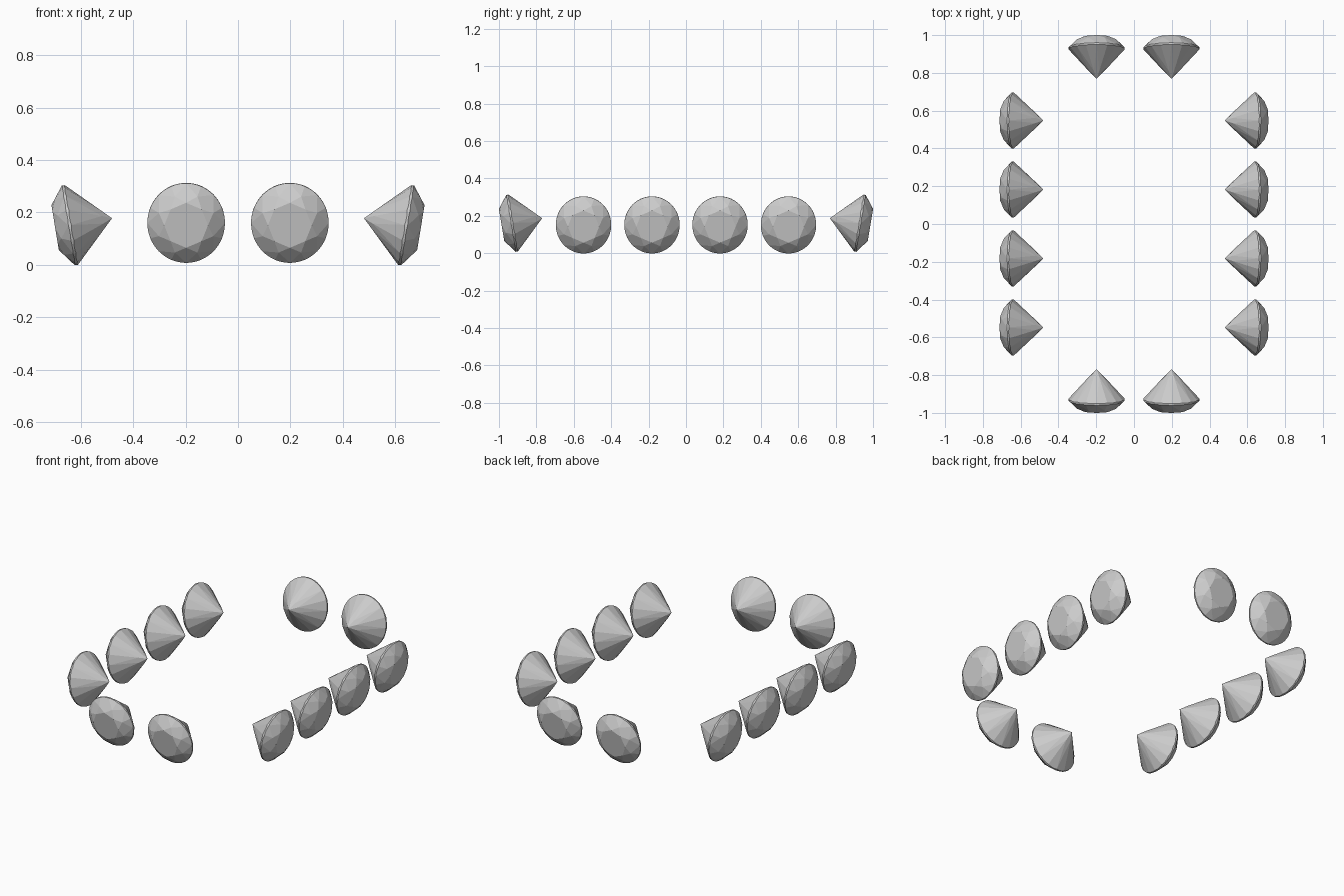
import bpy, bmesh
from math import sin, cos, tau, pi, radians
from mathutils import Matrix, Vector

if "Cube" in bpy.data.objects:
    bpy.data.objects.remove(bpy.data.objects["Cube"])

RX, RY = 0.148, 0.154          # girdle half width / half height
PAV, GIRDLE, TOTAL = 0.157, 0.012, 0.220
TABLE, STAR, LOWER = 0.565, 0.76, 0.25   # radii as fractions of the girdle
K = 4                          # girdle points per half facet
TILT = radians(9.4)


def build_gem_mesh():
    """Round brilliant cut: tip at the origin, table facing +z."""
    bm = bmesh.new()
    crown = TOTAL - PAV - GIRDLE

    def point(r, a, z):
        return bm.verts.new((RX * r * cos(a), RY * r * sin(a), z))

    n = 16 * K
    low, high = [], []
    # scalloped girdle, thinner at the middle of every half facet
    for i in range(n):
        d = ((i % K) / K - 0.5) * tau / 16
        bulge = cos(d) - cos(pi / 16)
        a = tau * i / n
        low.append(point(1, a, PAV + bulge * PAV))
        high.append(point(1, a, PAV + GIRDLE - bulge * crown * 2))
    c = cos(pi / 8)
    star_z = PAV + GIRDLE + crown * (1 - STAR * c) / (1 - TABLE)
    table = [point(TABLE, tau * i / 8, TOTAL) for i in range(8)]
    star = [point(STAR, tau * (i + .5) / 8, star_z) for i in range(8)]
    lower = [point(LOWER, tau * (i + .5) / 8, PAV * LOWER * c) for i in range(8)]
    tip = bm.verts.new((0, 0, 0))

    bm.faces.new(table)
    for i in range(n):
        j = (i + 1) % n
        bm.faces.new((low[i], low[j], high[j], high[i]))
    for i in range(8):
        j, g = (i + 1) % 8, 2 * K * i
        first = [(g + k) % n for k in range(K + 1)]
        second = [(g + K + k) % n for k in range(K + 1)]
        # star and bezel facets
        bm.faces.new((table[i], star[i], table[j]))
        bm.faces.new((table[i], star[i - 1], high[g], star[i]))
        # pavilion main facet
        bm.faces.new((tip, lower[i], low[g], lower[i - 1]))
        # upper and lower half facets
        for arc in (first, second):
            bm.faces.new([star[i]] + [high[k] for k in arc])
            bm.faces.new([lower[i]] + [low[k] for k in reversed(arc)])
    bmesh.ops.recalc_face_normals(bm, faces=bm.faces)
    mesh = bpy.data.meshes.new("gem")
    bm.to_mesh(mesh)
    bm.free()
    return mesh


gem = build_gem_mesh()


def place(name, tip, outward):
    """Set a gem with its table facing outward and slightly down."""
    d = Vector(outward)
    z = d * cos(TILT) - Vector((0, 0, sin(TILT)))
    y = d * sin(TILT) + Vector((0, 0, cos(TILT)))
    x = y.cross(z)
    ob = bpy.data.objects.new(name, gem)
    bpy.context.collection.objects.link(ob)
    ob.matrix_world = Matrix.Translation(tip) @ Matrix((x, y, z)).transposed().to_4x4()


# two gems on each short end
for label, s in (("front", -1), ("back", 1)):
    for i, x in enumerate((-0.198, 0.198)):
        place(f"{label}_gem_{i + 1}", (x, s * 0.769, 0.187), (0, s, 0))

# four gems along each long side
for label, s in (("left", -1), ("right", 1)):
    for i, y in enumerate((-0.548, -0.182, 0.182, 0.548)):
        place(f"{label}_gem_{i + 1}", (s * 0.481, y, 0.178), (s, 0, 0))
